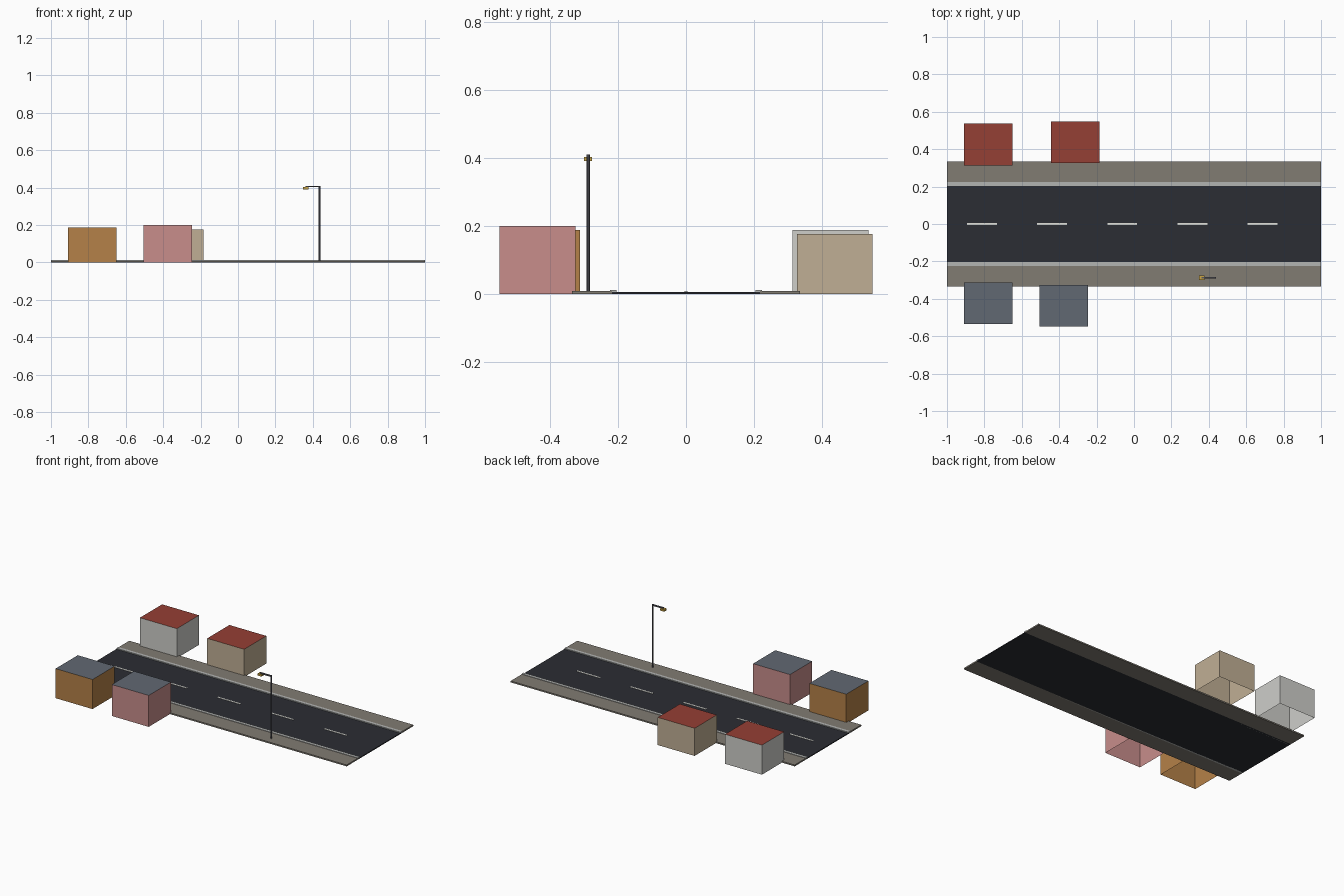
import bpy, bmesh
from mathutils import Vector

if "Cube" in bpy.data.objects:
    bpy.data.objects.remove(bpy.data.objects["Cube"])


def material(name, rgb):
    m = bpy.data.materials.new(name)
    m.diffuse_color = (*rgb, 1)
    m.use_nodes = True
    m.node_tree.nodes["Principled BSDF"].inputs["Base Color"].default_value = m.diffuse_color
    return m


asphalt = material("asphalt", (0.024, 0.026, 0.033))
paving = material("paving", (0.22, 0.20, 0.17))
curb_stone = material("curb_stone", (0.45, 0.46, 0.45))
paint = material("road_paint", (0.75, 0.75, 0.70))
metal = material("dark_metal", (0.10, 0.10, 0.12))
lamp_gold = material("lamp_gold", (0.60, 0.38, 0.06))
red_roof = material("red_roof", (0.30, 0.05, 0.035))
slate_roof = material("slate_roof", (0.12, 0.14, 0.17))


def box(name, lo, hi, mat, roof=None):
    """Box between two corners; with a roof material the underside is left open."""
    bm = bmesh.new()
    bmesh.ops.create_cube(bm, size=1)
    lo, hi = Vector(lo), Vector(hi)
    for v in bm.verts:
        v.co = (lo + hi) / 2 + v.co * (hi - lo)
    bm.normal_update()
    if roof:
        for f in bm.faces:
            f.material_index = int(f.normal.z > 0.5)
        bmesh.ops.delete(bm, geom=[f for f in bm.faces if f.normal.z < -0.5],
                         context='FACES')
    me = bpy.data.meshes.new(name)
    bm.to_mesh(me)
    bm.free()
    for m in (mat, roof):
        if m:
            me.materials.append(m)
    ob = bpy.data.objects.new(name, me)
    bpy.context.collection.objects.link(ob)
    return ob


# Road, sidewalks and curbs
box("road", (-1, -0.217, 0), (1, 0.217, 0.006), asphalt)
for side, s in (("front", -1), ("back", 1)):
    for part, a, b, top, mat in (("sidewalk", 0.217, 0.335, 0.009, paving),
                                 ("curb", 0.204, 0.224, 0.012, curb_stone)):
        y0, y1 = sorted((s * a, s * b))
        box(f"{side}_{part}", (-1, y0, 0), (1, y1, top), mat)

# Centre line dashes
for i in range(5):
    x = -0.813 + 0.375 * i
    box(f"lane_dash_{i + 1}", (x - 0.08, -0.005, 0.005), (x + 0.08, 0.005, 0.008), paint)

# Houses: x and y of the low corner, height, wall colour, roof
houses = (
    ("orange_house", -0.91, -0.535, 0.188, (0.46, 0.22, 0.065), slate_roof),
    ("pink_house", -0.505, -0.548, 0.200, (0.58, 0.27, 0.26), slate_roof),
    ("white_house", -0.91, 0.313, 0.188, (0.62, 0.62, 0.59), red_roof),
    ("tan_house", -0.445, 0.326, 0.176, (0.53, 0.43, 0.30), red_roof),
)
for name, x, y, h, rgb, roof in houses:
    box(name, (x, y, 0), (x + 0.26, y + 0.223, h), material(name + "_wall", rgb), roof)

# Street lamp
LX, LY = 0.435, -0.288
bpy.ops.mesh.primitive_cylinder_add(vertices=8, radius=0.005, depth=0.41,
                                    location=(LX, LY, 0.205))
pole = bpy.context.object
pole.name = "lamp_pole"
pole.data.materials.append(metal)
box("lamp_arm", (0.36, LY - 0.004, 0.402), (LX + 0.004, LY + 0.004, 0.410), metal)
box("lamp_head", (0.347, LY - 0.012, 0.391), (0.376, LY + 0.012, 0.403), lamp_gold)
